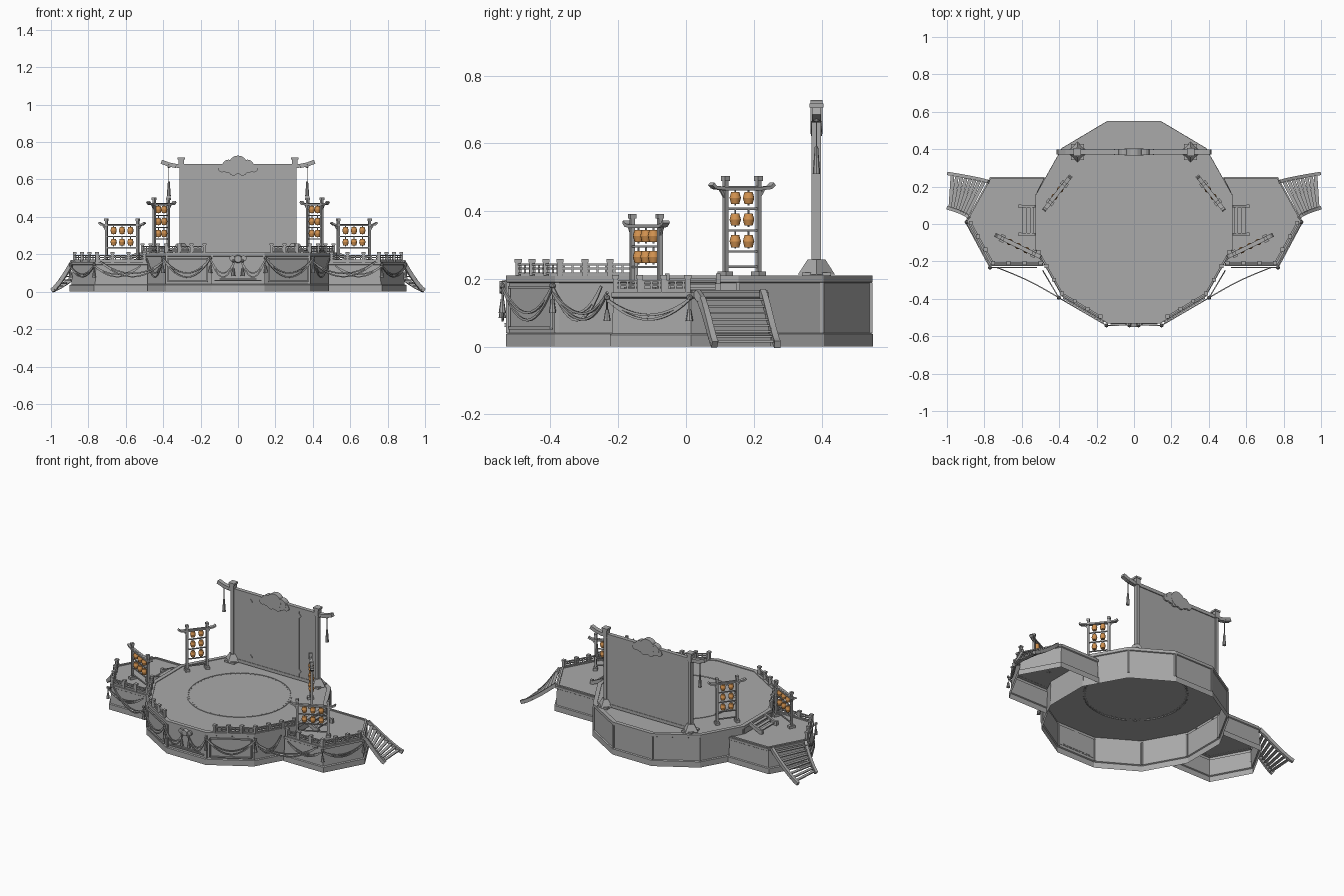
import bpy, bmesh, math
from math import sin, cos, pi
from mathutils import Vector, Matrix

cube = bpy.data.objects.get("Cube")
if cube:
    bpy.data.objects.remove(cube)


def material(name, color):
    m = bpy.data.materials.new(name)
    m.use_nodes = True
    m.diffuse_color = (*color, 1)
    m.node_tree.nodes["Principled BSDF"].inputs["Base Color"].default_value = (*color, 1)
    return m


GREY = material("stone grey", (0.4, 0.4, 0.4))
ORANGE = material("lantern orange", (0.65, 0.29, 0.08))


def finish(bm, name, mat=GREY, mirror=False, smooth=False, place=None):
    """Turn a bmesh into a named object, optionally mirrored across x."""
    if place:
        bm.transform(place)
    bmesh.ops.recalc_face_normals(bm, faces=bm.faces)
    me = bpy.data.meshes.new(name)
    bm.to_mesh(me)
    bm.free()
    me.materials.append(mat)
    ob = bpy.data.objects.new(name, me)
    bpy.context.collection.objects.link(ob)
    if mirror:
        ob.modifiers.new("Mirror", 'MIRROR').use_clip = False
    if smooth:
        for p in me.polygons:
            p.use_smooth = len(p.vertices) == 4
    return ob


def box(bm, c, size):
    m = Matrix.Translation(c) @ Matrix.Diagonal((*size, 1))
    bmesh.ops.create_cube(bm, size=1, matrix=m)


def beam(bm, a, b, w, h):
    """Square bar from a to b, w wide and h deep."""
    a, b = Vector(a), Vector(b)
    d = b - a
    m = Matrix.Translation((a + b) / 2) @ d.to_track_quat('X', 'Z').to_matrix().to_4x4()
    bmesh.ops.create_cube(bm, size=1, matrix=m @ Matrix.Diagonal((d.length, w, h, 1)))


def path(bm, pts, w, h):
    for a, b in zip(pts, pts[1:]):
        beam(bm, a, b, w, h)


def cone(bm, c, r1, r2, depth, axis='Z', seg=10):
    rot = Matrix.Rotation(pi / 2, 4, 'X') if axis == 'Y' else Matrix()
    bmesh.ops.create_cone(bm, cap_ends=True, segments=seg, radius1=r1, radius2=r2,
                          depth=depth, matrix=Matrix.Translation(c) @ rot)


def shell(bm, poly, centre, rings, cap=True):
    """Hollow wall through (scale, z) rings of a plan polygon."""
    c = Vector(centre)
    loops = [[bm.verts.new((*(c + (Vector(p) - c) * s), z)) for p in poly] for s, z in rings]
    n = len(poly)
    for lo, hi in zip(loops, loops[1:]):
        for i in range(n):
            bm.faces.new((lo[i], lo[(i + 1) % n], hi[(i + 1) % n], hi[i]))
    if cap:
        bm.faces.new(loops[-1])


def tassel(bm, x, y, z, length):
    bmesh.ops.create_icosphere(bm, subdivisions=1, radius=0.01, matrix=Matrix.Translation((x, y, z)))
    beam(bm, (x, y, z), (x, y, z - length * .55), .004, .004)
    cone(bm, (x, y, z - length * .75), .011, .005, length * .5, seg=8)


# Main twelve-sided stage
CY = 0.01
stage = [(.545 * cos(a), CY + .561 * sin(a)) for a in (pi / 12 + i * pi / 6 for i in range(12))]
bm = bmesh.new()
shell(bm, stage, (0, CY), [(1, 0), (1, .037), (.987, .041), (.987, .188), (.998, .191), (.998, .206)])
finish(bm, "main_stage")
bm = bmesh.new()
shell(bm, stage, (0, CY), [(.998, .206), (.998, .21), (.95, .21), (.95, .206)], cap=False)
finish(bm, "stage_rim")
bm = bmesh.new()
for x, y in stage:
    beam(bm, (x * .987, CY + (y - CY) * .987, .04), (x * .987, CY + (y - CY) * .987, .19), .012, .012)
finish(bm, "corner_posts")

# Circular inlay with studs
bm = bmesh.new()
circle = [(.31 * cos(i * pi / 32), .015 + .31 * sin(i * pi / 32)) for i in range(64)]
shell(bm, circle, (0, .015), [(1, .203), (1, .209), (.98, .209), (.98, .203)], cap=False)
for x, y in circle:
    box(bm, (x * .965, .015 + (y - .015) * .965, .206), (.006, .006, .004))
finish(bm, "floor_ring")

# Side wings
wing = [(.478, .25), (.77, .25), (.9, .015), (.77, -.225), (.483, -.225), (.527, -.135), (.527, .155)]
bm = bmesh.new()
shell(bm, wing, (.53, .015), [(1, 0), (1, .035), (.975, .039), (.955, .142), (.98, .146), (.98, .16)])
finish(bm, "side_wing", mirror=True)
bm = bmesh.new()
path(bm, [(.49, .235, .163), (.755, .235, .163), (.875, .015, .163), (.755, -.205, .163), (.49, -.205, .163)], .012, .008)
finish(bm, "wing_rim", mirror=True)

# Curved outer stairs
bm = bmesh.new()
N = 9


def stair(t, back):
    z = .155 * (1 - t) ** 1.25 + .006
    if back:
        return Vector((.775 + .22 * t, .225 + .045 * t ** .8, z))
    return Vector((.882 + .113 * t, .03 + .055 * t ** .6, z))


for back in (True, False):
    path(bm, [stair(i / N, back) for i in range(N + 1)], .018, .022)
for i in range(1, N):
    beam(bm, stair(i / N, True), stair(i / N, False), .019, .006)
finish(bm, "outer_stairs", mirror=True)

# Short steps from the wing to the stage
bm = bmesh.new()
for i in range(3):
    box(bm, (.545 + i * .022, .02, .198 - i * .013), (.022, .14, .006))
for y in (-.055, .095):
    beam(bm, (.525, y, .206), (.61, y, .166), .014, .022)
    box(bm, (.61, y, .172), (.016, .018, .03))
finish(bm, "inner_steps", mirror=True)


# Railings
def railing(bm, pts, z, counts):
    for (a, b), n in zip(zip(pts, pts[1:]), counts):
        a, b = Vector((*a, z)), Vector((*b, z))
        for h, w in ((.008, .008), (.022, .006), (.034, .01)):
            up = Vector((0, 0, h))
            beam(bm, a + up, b + up, w, .006)
        for i in range(n + 1):
            p = a.lerp(b, i / n)
            box(bm, p + Vector((0, 0, .022)), (.016, .016, .044))
            box(bm, p + Vector((0, 0, .046)), (.021, .021, .01))
        for i in range(n * 3):
            p = a.lerp(b, (i + .5) / (n * 3))
            beam(bm, p + Vector((0, 0, .008)), p + Vector((0, 0, .034)), .006, .006)


bm = bmesh.new()
railing(bm, [(.18, -.495), (.385, -.372), (.51, -.15)], .208, (3, 3))
finish(bm, "stage_railing", mirror=True)
bm = bmesh.new()
railing(bm, [(.5, -.208), (.755, -.208), (.873, .005)], .16, (3, 3))
finish(bm, "wing_railing", mirror=True)

# Draped garlands with knots and tassels
bm = bmesh.new()


def swag(bm, a, b, z, sag, bulge=0):
    a, b = Vector((*a, z)), Vector((*b, z))
    out = Vector((b.y - a.y, a.x - b.x, 0)).normalized()
    for drop in (sag, sag * .78):
        pts = [a.lerp(b, i / 12) + out * bulge * sin(pi * i / 12)
               - Vector((0, 0, drop * (1 - (i / 6 - 1) ** 2))) for i in range(13)]
        path(bm, pts, .006, .007)


knots = [(.012, -.54), (.148, -.542), (.402, -.394), (.487, -.25)]
for a, b in zip(knots, knots[1:]):
    swag(bm, a, b, .178, .1)
swag(bm, knots[2], (.735, -.232), .16, .08, -.01)
swag(bm, (.52, -.233), (.77, -.233), .14, .06)
swag(bm, (.77, -.233), (.9, .01), .14, .06)
for x, y in knots[1:3]:
    tassel(bm, x, y, .18, .08)
for x, y in ((.77, -.233), (.895, .01)):
    tassel(bm, x, y, .145, .07)
finish(bm, "garlands", mirror=True)

# Front bow and lower trim
bm = bmesh.new()
cone(bm, (0, -.54, .175), .022, .018, .02, 'Y', 12)
for s in (-1, 1):
    cone(bm, (s * .03, -.538, .178), .016, .016, .012, 'Y', 10)
    tassel(bm, s * .025, -.542, .165, .08)
finish(bm, "front_bow")
bm = bmesh.new()
for z, w in ((.06, .25), (.068, .2)):
    box(bm, (0, -.529, z), (w, .012, .005))
finish(bm, "front_trim")
bm = bmesh.new()
for z in (.055, .175):
    beam(bm, (.165, -.522, z), (.375, -.398, z), .008, .008)
for x, y in ((.165, -.522), (.375, -.398)):
    beam(bm, (x, y, .055), (x, y, .175), .008, .008)
finish(bm, "panel_frame", mirror=True)

# Backdrop screen
SY = .385
bm = bmesh.new()
box(bm, (0, SY, .445), (.61, .014, .47))
finish(bm, "screen_panel")
bm = bmesh.new()
box(bm, (.303, SY, .45), (.02, .028, .5))
cone(bm, (.303, SY, .235), .055, .026, .045, seg=4)
box(bm, (.303, SY, .213), (.07, .085, .012))
box(bm, (.303, SY, .69), (.03, .036, .05))
box(bm, (.303, SY, .712), (.04, .042, .012))
for z in (.27, .63):
    cone(bm, (.175, SY - .008, z), .016, .016, .006, 'Y', 4)
path(bm, [(0, SY, .672), (.33, SY, .672), (.37, SY, .68), (.41, SY, .695)], .026, .022)
beam(bm, (0, SY, .222), (.3, SY, .222), .02, .02)
beam(bm, (.175, SY - .008, .225), (.175, SY - .008, .66), .003, .003)
tassel(bm, .37, SY, .67, .16)
finish(bm, "screen_frame", mirror=True)
bm = bmesh.new()
for x, z, r in ((0, .678, .05), (.05, .67, .036), (-.05, .67, .036), (.085, .66, .022),
                (-.085, .66, .022), (.025, .645, .024), (-.025, .645, .024)):
    cone(bm, (x, SY, z), r, r, .03 + r * .1, 'Y', 16)
finish(bm, "cloud_crest")


# Lantern stands
def stand(name, centre, angle, half, reach, height, rows, cols, gap, low):
    place = Matrix.Translation(centre) @ Matrix.Rotation(angle, 4, 'Z')
    bm = bmesh.new()
    for s in (-1, 1):
        box(bm, (s * half, 0, height / 2), (.013, .013, height))
        box(bm, (s * half, 0, .008), (.026, .04, .016))
        box(bm, (s * half, 0, height), (.018, .02, .014))
        top = height - .03
        path(bm, [(0, 0, top), (s * half, 0, top), (s * reach * .9, 0, top + .004), (s * reach, 0, top + .014)], .022, .01)
        beam(bm, (s * half, 0, top - .03), (s * (half + .02), 0, top), .007, .007)
    for z in [low - .03] + [low + (i + .5) * gap for i in range(rows)]:
        beam(bm, (-half, 0, z), (half, 0, z), .007, .006)
    beam(bm, (-half, 0, .03), (half, 0, .03), .007, .007)
    lamps = bmesh.new()
    for r in range(rows):
        for c in range(cols):
            x, z = (c - (cols - 1) / 2) * .05, low + r * gap
            cone(lamps, (x, 0, z - .009), .012, .017, .018, seg=12)
            cone(lamps, (x, 0, z + .009), .017, .012, .018, seg=12)
            beam(bm, (x, 0, z - .022), (x, 0, z + gap / 2), .004, .004)
    finish(bm, name + "_frame", mirror=True, place=place)
    finish(lamps, name + "_lanterns", ORANGE, mirror=True, smooth=True, place=place)


stand("tall_stand", (.41, .165, .206), math.radians(-52), .062, .115, .29, 3, 2, .064, .105)
stand("wide_stand", (.62, -.118, .16), math.radians(26), .093, .135, .225, 2, 3, .062, .105)
